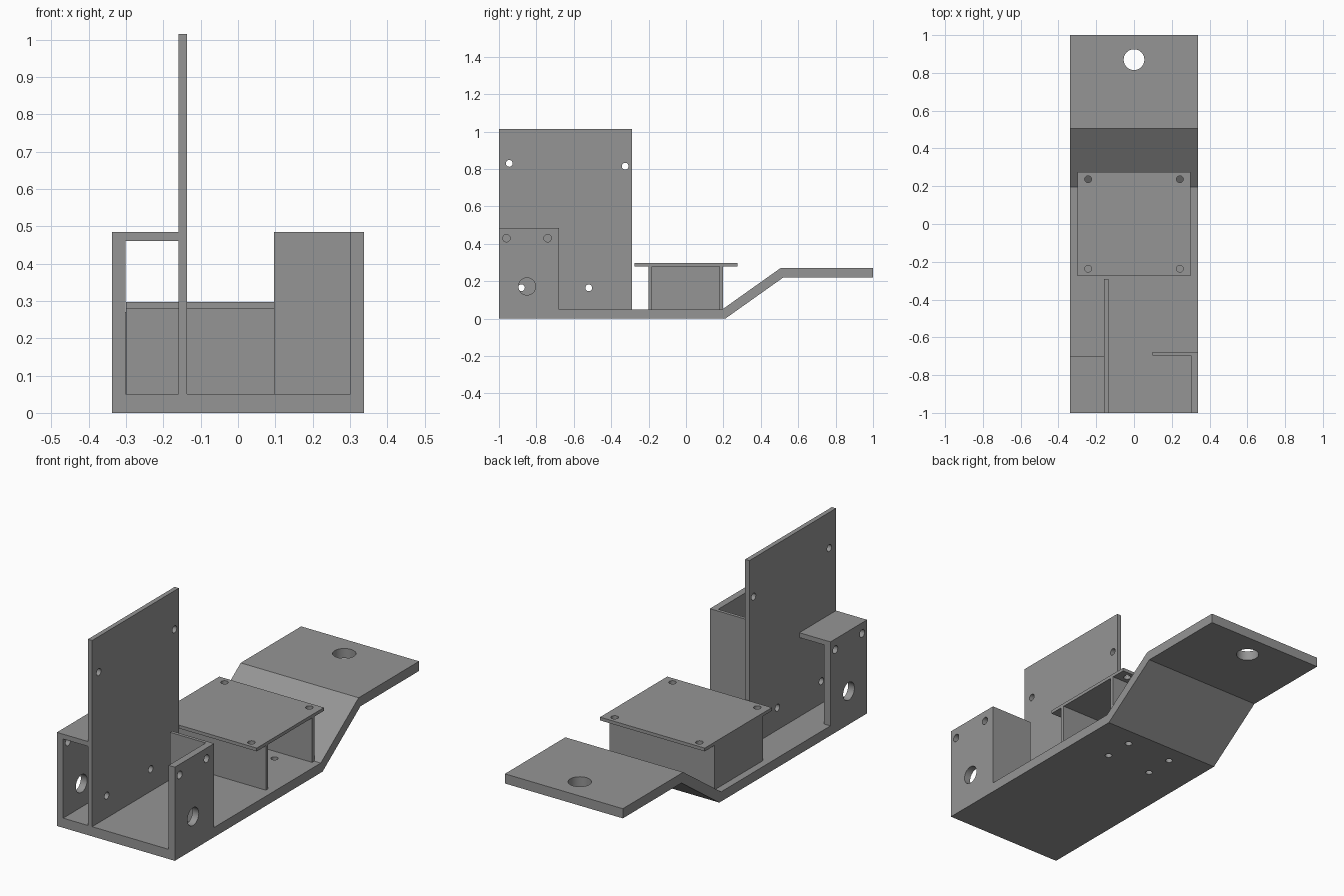
import bpy, bmesh, math
from mathutils import Matrix, Vector

if "Cube" in bpy.data.objects:
    bpy.data.objects.remove(bpy.data.objects["Cube"])

grey = bpy.data.materials.new("mid grey")
grey.diffuse_color = (0.3, 0.3, 0.3, 1)
grey.use_nodes = True
grey.node_tree.nodes["Principled BSDF"].inputs["Base Color"].default_value = grey.diffuse_color


def make_object(name, bm):
    bmesh.ops.recalc_face_normals(bm, faces=bm.faces)
    mesh = bpy.data.meshes.new(name)
    bm.to_mesh(mesh)
    bm.free()
    mesh.materials.append(grey)
    obj = bpy.data.objects.new(name, mesh)
    bpy.context.collection.objects.link(obj)
    return obj


def prism(name, outline, direction):
    """Extrude a closed outline along a direction."""
    bm = bmesh.new()
    face = bm.faces.new([bm.verts.new(p) for p in outline])
    top = bmesh.ops.extrude_face_region(bm, geom=[face])
    verts = [g for g in top["geom"] if isinstance(g, bmesh.types.BMVert)]
    bmesh.ops.translate(bm, verts=verts, vec=Vector(direction))
    return make_object(name, bm)


def box(name, x, y, z):
    outline = [(x[0], y[0], z[0]), (x[1], y[0], z[0]), (x[1], y[1], z[0]), (x[0], y[1], z[0])]
    return prism(name, outline, (0, 0, z[1] - z[0]))


def drill(obj, axis, holes):
    """Cut round holes, each given as (centre, radius), along the X or Z axis."""
    bm = bmesh.new()
    turn = Matrix.Rotation(math.pi / 2, 4, 'Y') if axis == 'X' else Matrix()
    for centre, radius in holes:
        bmesh.ops.create_cone(bm, cap_ends=True, segments=32, radius1=radius, radius2=radius,
                              depth=0.12, matrix=Matrix.Translation(centre) @ turn)
    cutter = make_object(obj.name + "_cutter", bm)
    cutter.hide_render = True
    mod = obj.modifiers.new("holes", 'BOOLEAN')
    mod.object, mod.operation, mod.solver = cutter, 'DIFFERENCE', 'EXACT'
    bpy.context.view_layer.objects.active = obj
    bpy.ops.object.modifier_apply(modifier=mod.name)
    bpy.data.objects.remove(cutter)
    bpy.ops.object.select_all(action='DESELECT')
    obj.select_set(True)
    bpy.ops.object.shade_smooth_by_angle(angle=math.radians(30))


W, FLOOR = 0.338, 0.05

# Bent base strip with a raised tail
profile = [(-1, 0), (0.21, 0), (0.52, 0.22), (1, 0.22),
           (1, 0.27), (0.505, 0.27), (0.195, FLOOR), (-1, FLOOR)]
base = prism("base_strip", [(-W, y, z) for y, z in profile], (2 * W, 0, 0))
drill(base, 'Z', [((0, 0.87, 0.245), 0.055)]
      + [((x, y, 0.025), 0.017) for x in (-0.13, 0.13) for y in (-0.04, 0.113)])

# Side walls with mounting holes
for name, side, back in (("left_wall", -1, -0.70), ("right_wall", 1, -0.68)):
    wall = box(name, sorted((side * W, side * 0.302)), (-1, back), (FLOOR, 0.485))
    drill(wall, 'X', [((side * 0.32, -0.96, 0.43), 0.02), ((side * 0.32, -0.74, 0.43), 0.02),
                      ((side * 0.32, -0.85, 0.172), 0.046)])
box("left_roof", (-0.302, -0.16), (-1, -0.70), (0.46, 0.485))
box("right_flange", (0.097, W), (-0.695, -0.678), (FLOOR, 0.485))

# Tall upright plate
tall = box("tall_plate", (-0.16, -0.136), (-1, -0.29), (FLOOR, 1.015))
drill(tall, 'X', [((-0.148, y, z), 0.018) for y, z in
                  ((-0.945, 0.83), (-0.325, 0.815), (-0.88, 0.165), (-0.52, 0.165))])

# Raised platform on three walls, open on the right
top = box("platform_top", (-0.3, 0.3), (-0.275, 0.275), (0.28, 0.297))
drill(top, 'Z', [((x, y, 0.288), 0.018) for x in (-0.243, 0.243) for y in (-0.237, 0.237)])
box("platform_front_wall", (-0.3, 0.3), (-0.2, -0.181), (FLOOR, 0.28))
box("platform_back_wall", (-0.3, 0.3), (0.178, 0.197), (FLOOR, 0.28))
box("platform_left_wall", (-0.3, -0.28), (-0.181, 0.178), (FLOOR, 0.28))
